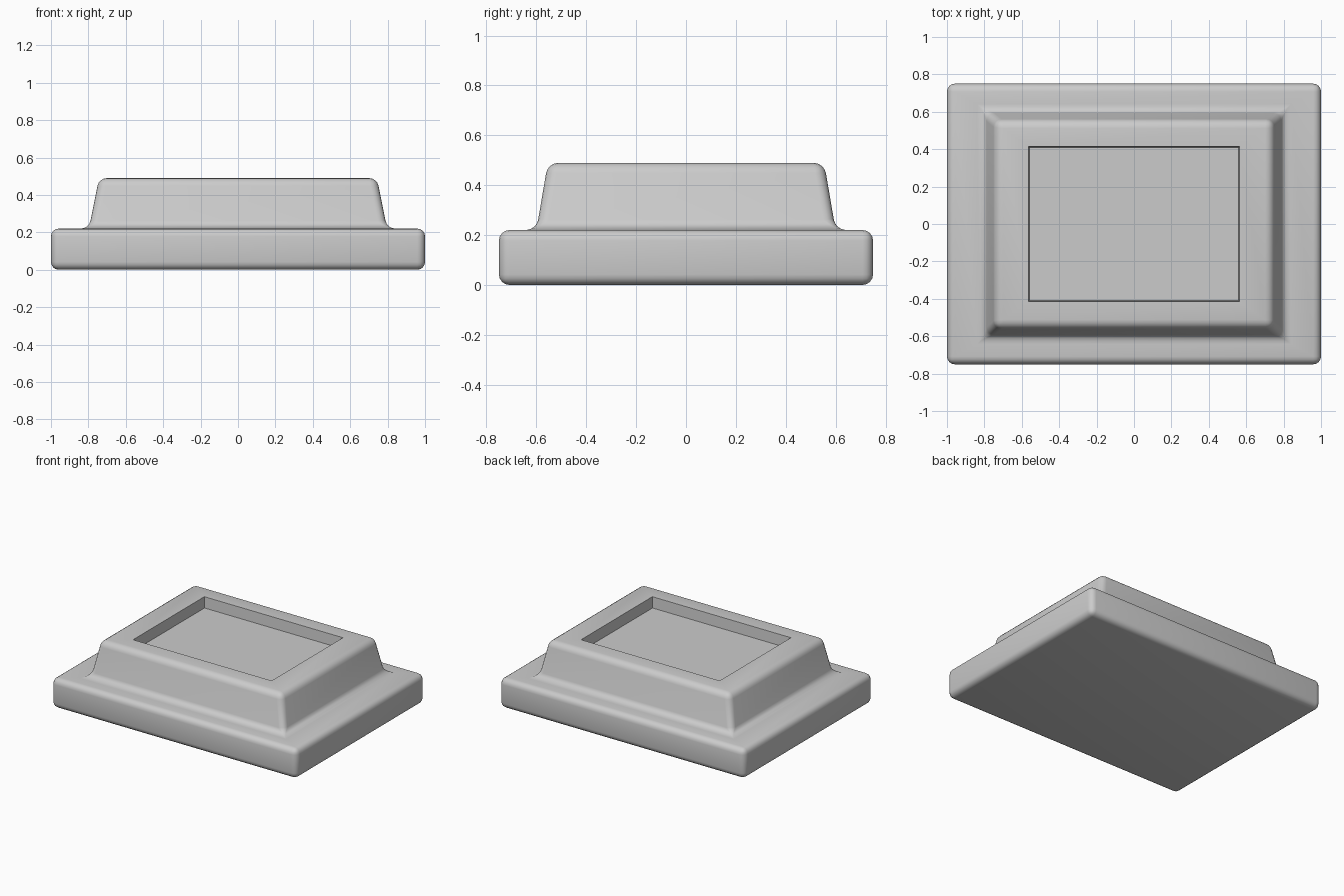
import bpy
import bmesh
import math

cube = bpy.data.objects.get("Cube")
if cube:
    bpy.data.objects.remove(cube, do_unlink=True)

# Single grey material
grey = bpy.data.materials.new("plain grey")
grey.use_nodes = True
colour = (0.6, 0.6, 0.6, 1)
grey.diffuse_color = colour
grey.node_tree.nodes["Principled BSDF"].inputs["Base Color"].default_value = colour

# Rectangular rings from the underside up and into the recess:
# half width, half depth, height
RINGS = [
    (1.0, 0.75, 0.0),      # plinth bottom
    (1.0, 0.75, 0.22),     # plinth top
    (0.797, 0.6, 0.22),    # foot of the tapered block
    (0.743, 0.554, 0.49),  # block top
    (0.565, 0.415, 0.49),  # recess opening
    (0.56, 0.41, 0.41),    # recess floor
]


def add_ring(bm, hx, hy, z):
    corners = [(-1, -1), (1, -1), (1, 1), (-1, 1)]
    return [bm.verts.new((sx * hx, sy * hy, z)) for sx, sy in corners]


bm = bmesh.new()
loops = [add_ring(bm, *ring) for ring in RINGS]
for low, high in zip(loops, loops[1:]):
    for i in range(4):
        j = (i + 1) % 4
        bm.faces.new((low[i], low[j], high[j], high[i]))
bm.faces.new(loops[0][::-1])
bm.faces.new(loops[-1])
bm.normal_update()

# Round the outer edges; the recess stays crisp
recess = set(loops[-1] + loops[-2])
rounded = [e for e in bm.edges
           if not recess.intersection(e.verts) and e.calc_face_angle() > 0.1]
bmesh.ops.bevel(bm, geom=rounded, offset=0.042, offset_type='OFFSET',
                segments=4, profile=0.5, affect='EDGES', clamp_overlap=True)
bmesh.ops.recalc_face_normals(bm, faces=bm.faces)

mesh = bpy.data.meshes.new("stepped_plinth")
bm.to_mesh(mesh)
bm.free()
mesh.materials.append(grey)
plinth = bpy.data.objects.new("stepped_plinth", mesh)
bpy.context.collection.objects.link(plinth)

# Smooth rounded edges, sharp recess
bpy.ops.object.select_all(action='DESELECT')
plinth.select_set(True)
bpy.context.view_layer.objects.active = plinth
bpy.ops.object.shade_smooth_by_angle(angle=math.radians(40))
